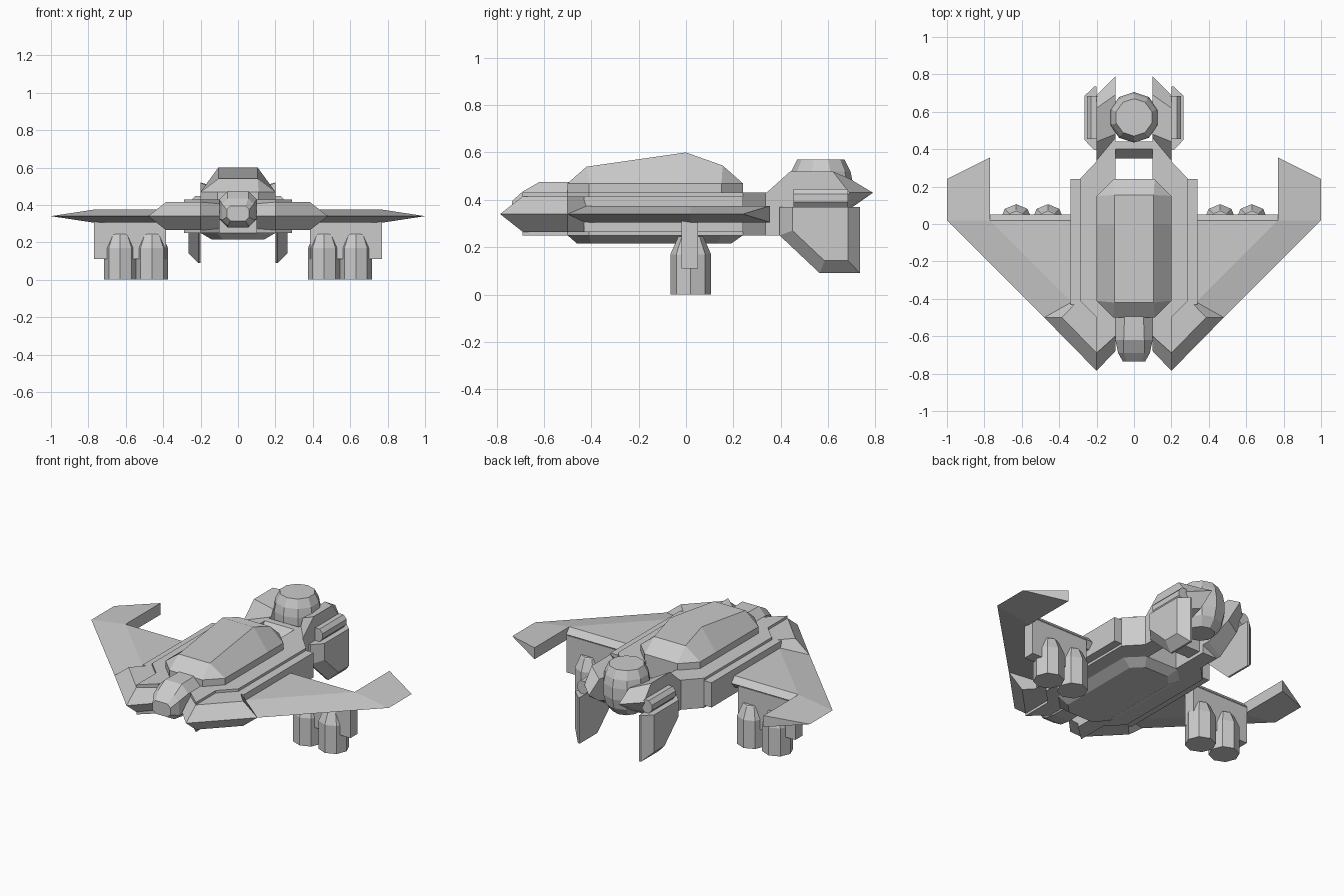
import bpy, bmesh, math

if "Cube" in bpy.data.objects:
    bpy.data.objects.remove(bpy.data.objects["Cube"])


def loft(name, rings, mirror=False):
    """Skin a list of equal-length point rings and cap both ends."""
    bm = bmesh.new()
    vs = [[bm.verts.new(p) for p in r] for r in rings]
    n = len(rings[0])
    for a, b in zip(vs, vs[1:]):
        for i in range(n):
            j = (i + 1) % n
            bm.faces.new((a[i], a[j], b[j], b[i]))
    bm.faces.new(vs[0])
    bm.faces.new(vs[-1])
    bmesh.ops.remove_doubles(bm, verts=bm.verts, dist=0.0005)
    bmesh.ops.recalc_face_normals(bm, faces=bm.faces)
    me = bpy.data.meshes.new(name)
    bm.to_mesh(me)
    bm.free()
    ob = bpy.data.objects.new(name, me)
    bpy.context.collection.objects.link(ob)
    if mirror:
        ob.modifiers.new("mirror", 'MIRROR')
    return ob


def plan(pts, z):
    return [(x, y, z) for x, y in pts]


def side(pts, x):
    return [(x, y, z) for y, z in pts]


def box(name, x0, x1, y0, y1, z0, z1, mirror=False):
    p = [(x0, y0), (x1, y0), (x1, y1), (x0, y1)]
    return loft(name, [plan(p, z0), plan(p, z1)], mirror)


def turned(name, cx, cy, prof, n, start=0.0, mirror=False):
    rings = [[(cx + r * math.cos(start + 2 * math.pi * i / n),
               cy + r * math.sin(start + 2 * math.pi * i / n), z)
              for i in range(n)] for r, z in prof]
    return loft(name, rings, mirror)


def octo(hx, y0, y1, c):
    return [(hx - c, y0), (hx, y0 + c), (hx, y1 - c), (hx - c, y1),
            (c - hx, y1), (-hx, y1 - c), (-hx, y0 + c), (c - hx, y0)]


# Main hull: centre block and side shells running back into the neck
box("hull_core", -0.11, 0.11, -0.5, 0.24, 0.25, 0.43)
shell = [(0.1, -0.6), (0.2, -0.69), (0.2, -0.5), (0.29, -0.41), (0.29, 0.24),
         (0.2, 0.335), (0.2, 0.41), (0.1, 0.41), (0.1, 0.24)]
loft("hull_shell", [plan(shell, 0.25), plan(shell, 0.43)], True)

# Canopy with a ridged roof
base = octo(0.2, -0.5, 0.24, 0.09)
loft("canopy_base", [plan(base, 0.42), plan(base, 0.47)])
low = [(0.11, -0.5, .47), (0.2, -0.41, .47), (0.2, 0, .47), (0.2, 0.15, .47), (0.11, 0.24, .47),
       (-0.11, 0.24, .47), (-0.2, 0.15, .47), (-0.2, 0, .47), (-0.2, -0.41, .47), (-0.11, -0.5, .47)]
bm_roof = [(0.105, -0.42, .54), (0.105, 0, .6), (0.105, 0.155, .545)]
roof = [bm_roof[0], bm_roof[0], bm_roof[1], bm_roof[2], bm_roof[2]]
roof += [(-x, y, z) for x, y, z in reversed(roof)]
loft("canopy_roof", [low, roof])

# Belly keel
loft("belly", [plan(base, 0.26), plan(base, 0.25), plan(octo(0.14, -0.46, 0.19, 0.06), 0.215)])

# Nose pod, octagonal sections along y
def nose_ring(y, hx, z0, z1, c):
    return [(hx - c, y, z0), (hx, y, z0 + c), (hx, y, z1 - c), (hx - c, y, z1),
            (c - hx, y, z1), (-hx, y, z1 - c), (-hx, y, z0 + c), (c - hx, y, z0)]

loft("nose_pod", [nose_ring(-0.48, 0.1, 0.28, 0.475, 0.05),
                  nose_ring(-0.62, 0.1, 0.28, 0.475, 0.045),
                  nose_ring(-0.69, 0.085, 0.29, 0.435, 0.03),
                  nose_ring(-0.735, 0.06, 0.315, 0.395, 0.02)])

# Forward prongs with sharp leading edges
mid = [(0.1, -0.5), (0.1, -0.68), (0.2, -0.785), (0.48, -0.5), (0.34, -0.41), (0.2, -0.41)]
cap = [(0.1, -0.5), (0.1, -0.59), (0.2, -0.69), (0.385, -0.5), (0.3, -0.41), (0.2, -0.41)]
loft("prong", [plan(cap, 0.265), plan(mid, 0.34), plan(cap, 0.415)], True)

# Side rails between hull and wings
box("side_rail", 0.27, 0.34, -0.43, 0.24, 0.265, 0.415, True)

# Wings and their swept-back tips
wing_mid = [(0.3, -0.68), (1, 0.02), (0.77, 0.05), (0.3, 0.05)]
wing_cap = [(0.3, -0.45), (0.77, 0.02), (0.77, 0.02), (0.3, 0.02)]
loft("wing", [plan(wing_cap, 0.305), plan(wing_mid, 0.34), plan(wing_cap, 0.375)], True)
loft("wing_tip", [[(0.77, 0.02, 0.375), (1, 0.02, 0.34), (0.77, 0.02, 0.305)],
                  [(0.77, 0.355, 0.375), (1, 0.24, 0.34), (0.77, 0.355, 0.305)]], True)

# Engine pylons and paired engines
box("pylon", 0.385, 0.77, -0.02, 0.05, 0.11, 0.335, True)
for i, x in enumerate((0.46, 0.63)):
    turned(f"engine_{i + 1}", x, 0.02,
           [(0.086, 0), (0.086, 0.17), (0.055, 0.24), (0.05, 0.245)], 8, mirror=True)
    # Blister on the wing's rear edge above each engine
    turned(f"engine_blister_{i + 1}", x, 0.02, [(0.086, 0.1), (0.086, 0.16)], 8, mirror=True)

# Rear arms that cradle the orb
inner = [(0.34, 0.25), (0.34, 0.43), (0.44, 0.52), (0.69, 0.52), (0.79, 0.43), (0.69, 0.34), (0.5, 0.25)]
outer = [(0.34, 0.25), (0.34, 0.43), (0.44, 0.52), (0.62, 0.52), (0.69, 0.43), (0.64, 0.34), (0.5, 0.25)]
waist = [(0.46, 0.30), (0.46, 0.43), (0.48, 0.47), (0.69, 0.49), (0.79, 0.43), (0.69, 0.36), (0.52, 0.30)]
loft("rear_arm", [side(waist, 0.1), side(outer, 0.2)], True)
box("neck_cheek", 0.1, 0.2, 0.34, 0.47, 0.25, 0.43, True)

# Cross bar with sloped top
bar = [(0.35, 0.27), (0.35, 0.37), (0.4, 0.43), (0.44, 0.43), (0.44, 0.27)]
loft("cross_bar", [side(bar, -0.11), side(bar, 0.11)])

# Hanging fins with bevelled outer faces, and their hinges
fin_in = [(0.395, 0.37), (0.395, 0.25), (0.565, 0.09), (0.735, 0.09), (0.735, 0.37)]
fin_out = [(0.45, 0.37), (0.45, 0.27), (0.585, 0.143), (0.685, 0.143), (0.685, 0.37)]
loft("fin", [side(fin_in, 0.2), side(fin_in, 0.212), side(fin_out, 0.265)], True)
hinge = [[(0.215 + 0.038 * math.cos(a * math.pi / 4 + math.pi / 8), y,
           0.408 + 0.042 * math.sin(a * math.pi / 4 + math.pi / 8)) for a in range(8)]
         for y in (0.455, 0.685)]
loft("fin_hinge", hinge, True)

# Rear orb
turned("orb", 0, 0.57, [(0.08, 0.29), (0.12, 0.34), (0.135, 0.40), (0.135, 0.47), (0.125, 0.52), (0.1, 0.57)],
       10, math.pi / 2)
